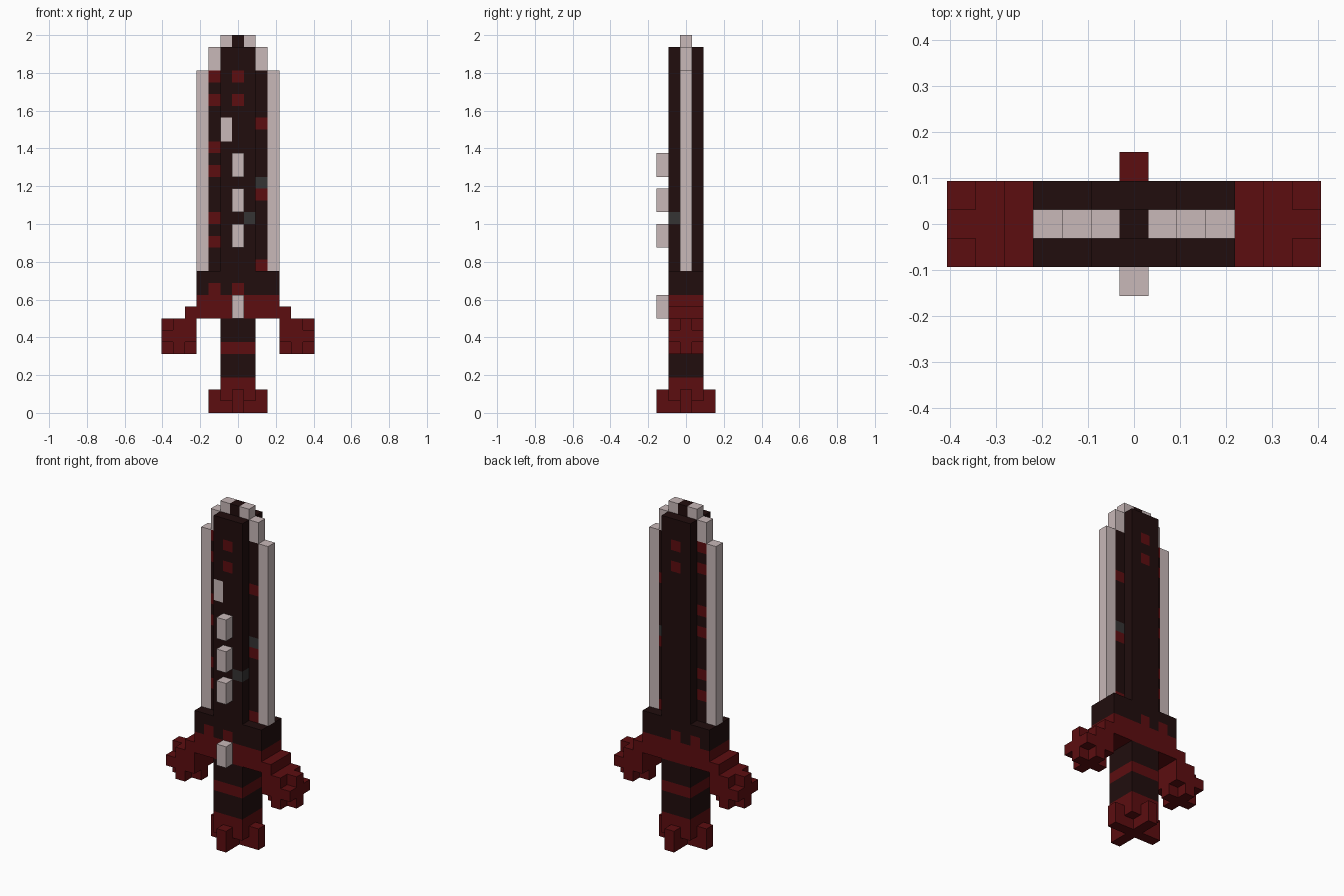
import bpy
import bmesh
from mathutils import Vector

if "Cube" in bpy.data.objects:
    bpy.data.objects.remove(bpy.data.objects["Cube"], do_unlink=True)

UNIT = 2 / 32  # edge length of one block


def make_material(name, rgb):
    mat = bpy.data.materials.new(name)
    mat.use_nodes = True
    color = (*rgb, 1.0)
    mat.diffuse_color = color
    bsdf = next(n for n in mat.node_tree.nodes if n.type == "BSDF_PRINCIPLED")
    bsdf.inputs["Base Color"].default_value = color
    return mat


DARK, RED, PALE, GREY = range(4)
MATERIALS = [
    make_material("dark_maroon", (0.015, 0.004, 0.004)),
    make_material("deep_red", (0.107, 0.004, 0.005)),
    make_material("pale_bone", (0.578, 0.479, 0.479)),
    make_material("charcoal_grey", (0.036, 0.034, 0.034)),
]


def box(xs, ys, zs, color):
    """Blocks filling inclusive ranges, as {cell: colour}."""
    return {(x, y, z): color
            for x in range(xs[0], xs[1] + 1)
            for y in range(ys[0], ys[1] + 1)
            for z in range(zs[0], zs[1] + 1)}


def mirrored(cells):
    return cells | {(-x, y, z): c for (x, y, z), c in cells.items()}


def paint(cells, x, rows, color, ys=(-1, 1)):
    """Recolour the existing blocks of one column."""
    for (cx, cy, cz) in cells:
        if cx == x and cz in rows and ys[0] <= cy <= ys[1]:
            cells[cx, cy, cz] = color


parts = {}

# Pommel: core with a tab on each side and chipped lower corners
pommel = box((-1, 1), (-1, 1), (0, 2), RED)
pommel |= box((-2, 2), (0, 0), (0, 1), RED) | box((0, 0), (-2, 2), (0, 1), RED)
for x in (-1, 1):
    for y in (-1, 1):
        del pommel[x, y, 0]
parts["pommel"] = pommel

# Grip with one red band
grip = box((-1, 1), (-1, 1), (3, 7), DARK)
grip |= box((-1, 1), (-1, 1), (5, 5), RED)
parts["grip"] = grip

# Stepped crossguard
parts["crossguard"] = (box((-4, 4), (-1, 1), (8, 8), RED)
                       | box((-3, 3), (-1, 1), (9, 9), RED))

# Knobs at the guard ends: cubes with chipped corners, whole where they join
knob = box((4, 6), (-1, 1), (5, 7), RED)
for y in (-1, 1):
    for x, z in ((4, 5), (6, 5), (6, 7)):
        del knob[x, y, z]
parts["left_guard_knob"] = knob
parts["right_guard_knob"] = {(-x, y, z): c for (x, y, z), c in knob.items()}

# Dark collar with two red flecks
collar = box((-3, 3), (-1, 1), (10, 11), DARK)
for x in (-2, 0):
    paint(collar, x, (10,), RED)
parts["blade_collar"] = collar

# Blade: thick spine with thinner flats beside it, flecked
blade = box((-1, 1), (-1, 1), (12, 30), DARK) | box((0, 0), (0, 0), (31, 31), DARK)
blade |= mirrored(box((2, 2), (0, 0), (12, 28), DARK))
paint(blade, -2, (14, 16, 20, 22, 26, 28), RED)
paint(blade, 2, (12, 18, 24), RED)
paint(blade, 0, (26, 28), RED)
paint(blade, 2, (19,), GREY)
paint(blade, 1, (16,), GREY, (-1, -1))
paint(blade, -1, (23, 24), PALE, (-1, -1))
parts["blade"] = blade

# Pale cutting edges stepping in to the tip
edge = box((3, 3), (0, 0), (12, 28), PALE)
edge |= box((2, 2), (0, 0), (29, 30), PALE) | box((1, 1), (0, 0), (31, 31), PALE)
parts["left_cutting_edge"] = edge
parts["right_cutting_edge"] = {(-x, y, z): c for (x, y, z), c in edge.items()}

# Pale studs down the front
for i, row in enumerate((8, 14, 17, 20)):
    parts[f"front_stud_{i + 1}"] = box((0, 0), (-2, -2), (row, row + 1), PALE)

occupied = set().union(*parts.values())


def build(name, cells):
    """Mesh the outer faces of a part's blocks."""
    bm = bmesh.new()
    for cell, color in cells.items():
        center = Vector(cell) + Vector((0, 0, 0.5))
        for axis in range(3):
            for sign in (-1, 1):
                n = Vector((0, 0, 0))
                n[axis] = sign
                if tuple(int(a + b) for a, b in zip(cell, n)) in occupied:
                    continue
                u = Vector((0, 0, 0))
                u[(axis + 1) % 3] = 1
                v = n.cross(u)
                corners = (-u - v, u - v, u + v, v - u)
                face = bm.faces.new([bm.verts.new((center + (n + c) / 2) * UNIT)
                                     for c in corners])
                face.material_index = color
    bmesh.ops.remove_doubles(bm, verts=bm.verts, dist=UNIT / 100)
    mesh = bpy.data.meshes.new(name)
    bm.to_mesh(mesh)
    bm.free()
    for mat in MATERIALS:
        mesh.materials.append(mat)
    bpy.context.collection.objects.link(bpy.data.objects.new(name, mesh))


for part_name, part_cells in parts.items():
    build(part_name, part_cells)
